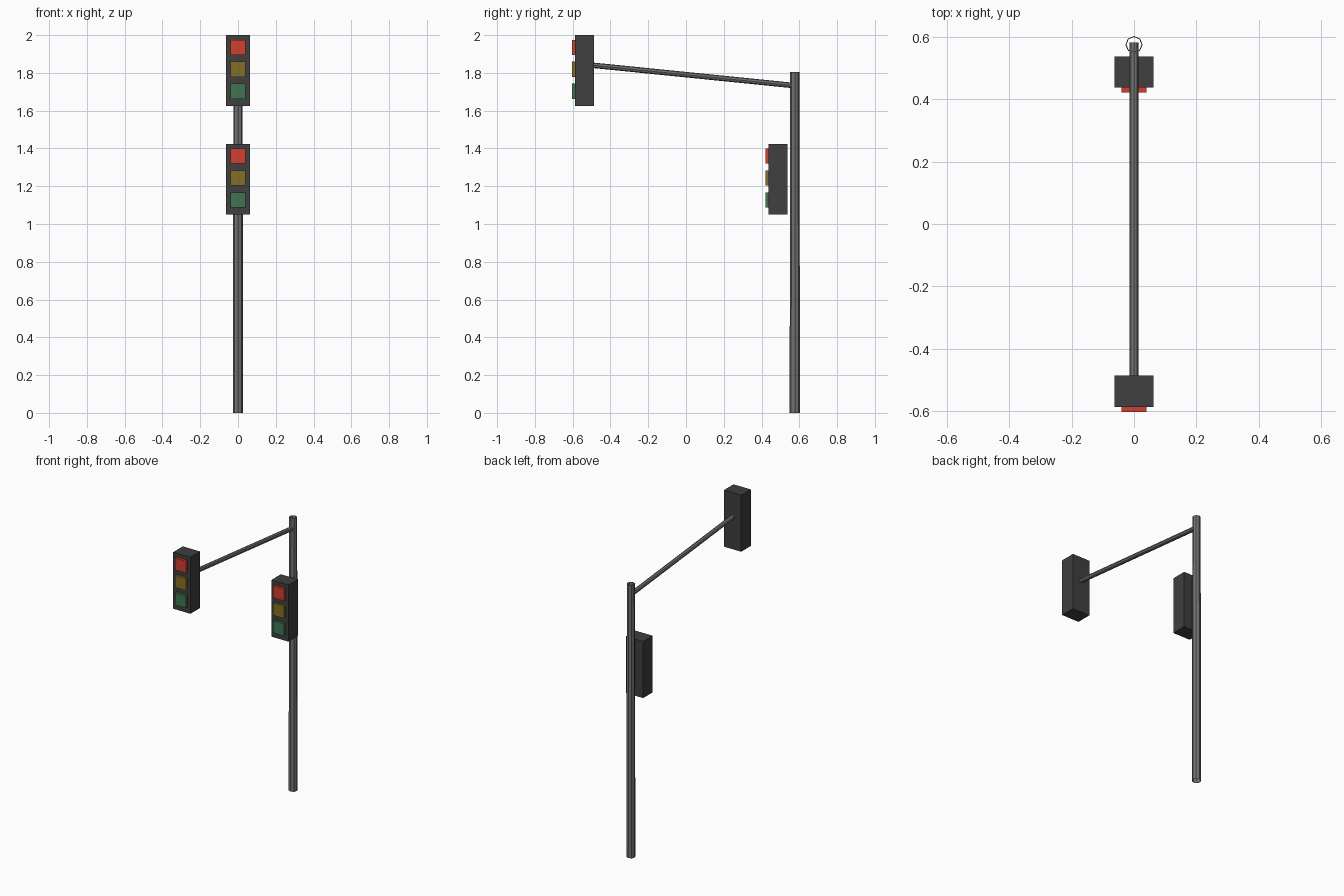
import bpy, bmesh
from mathutils import Vector, Matrix

if "Cube" in bpy.data.objects:
    bpy.data.objects.remove(bpy.data.objects["Cube"])


def material(name, rgb):
    m = bpy.data.materials.new(name)
    m.diffuse_color = (*rgb, 1)
    m.use_nodes = True
    m.node_tree.nodes["Principled BSDF"].inputs["Base Color"].default_value = m.diffuse_color
    return m


POLE = material("pole_grey", (0.17, 0.17, 0.175))
DARK = material("housing_dark", (0.05, 0.05, 0.05))
LENSES = [("green", 0.077, material("green", (0.05, 0.18, 0.08))),
          ("amber", 0.193, material("amber", (0.23, 0.16, 0.02))),
          ("red", 0.309, material("red", (0.65, 0.05, 0.03)))]


def finish(name, bm, mat):
    mesh = bpy.data.meshes.new(name)
    bm.to_mesh(mesh)
    bm.free()
    mesh.materials.append(mat)
    ob = bpy.data.objects.new(name, mesh)
    bpy.context.collection.objects.link(ob)
    return ob


def box(name, lo, hi, mat):
    lo, hi = Vector(lo), Vector(hi)
    bm = bmesh.new()
    bmesh.ops.create_cube(bm, size=1, matrix=Matrix.Translation((lo + hi) / 2)
                          @ Matrix.Diagonal((*(hi - lo), 1)))
    return finish(name, bm, mat)


def tube(name, a, b, r1, r2, mat, sides=8):
    # open-ended faceted tube from a to b
    a, b = Vector(a), Vector(b)
    d = b - a
    rot = d.to_track_quat('Z', 'Y').to_matrix().to_4x4()
    bm = bmesh.new()
    bmesh.ops.create_cone(bm, cap_ends=False, segments=sides, radius1=r1,
                          radius2=r2, depth=d.length,
                          matrix=Matrix.Translation((a + b) / 2) @ rot)
    return finish(name, bm, mat)


def signal_head(name, front, bottom):
    # dark housing with three square lenses standing proud of its front
    box(name + "_housing", (-0.063, front, bottom),
        (0.063, front + 0.1, bottom + 0.374), DARK)
    for colour, dz, mat in LENSES:
        z = bottom + dz
        box(f"{name}_{colour}_lens", (-0.04, front - 0.016, z - 0.04),
            (0.04, front + 0.01, z + 0.04), mat)


# Upright pole and the rising mast arm
tube("pole", (0, 0.576, 0), (0, 0.576, 1.805), 0.0275, 0.0245, POLE)
tube("mast_arm", (0, 0.582, 1.732), (0, -0.5, 1.841), 0.0145, 0.0145, POLE)

# Signal at the arm's end and signal beside the pole
signal_head("arm_signal", -0.587, 1.626)
signal_head("pole_signal", 0.438, 1.05)
